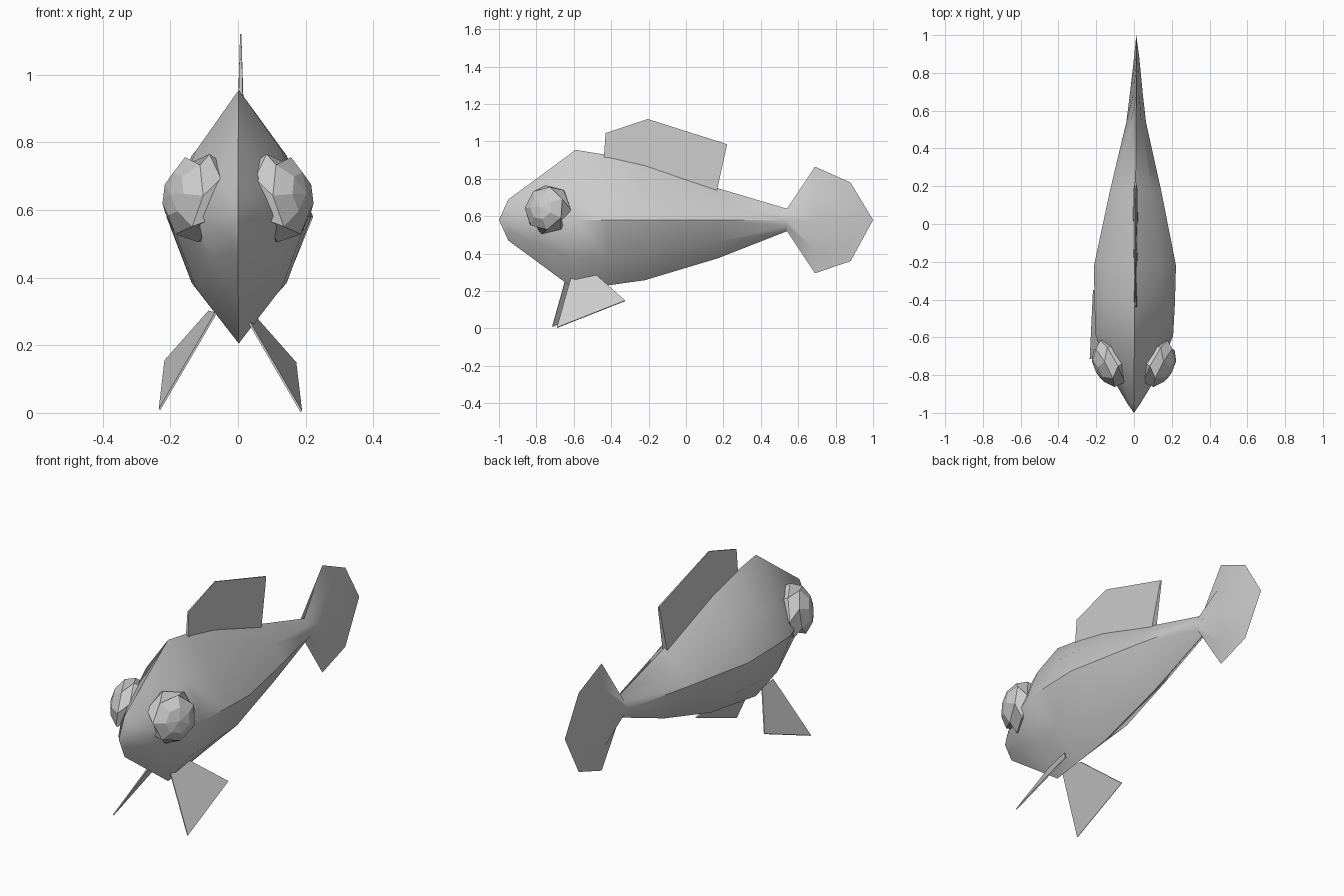
import bpy, bmesh, math
from mathutils import Vector, Matrix

if "Cube" in bpy.data.objects:
    bpy.data.objects.remove(bpy.data.objects["Cube"])


def make(name, verts, faces, smooth=None):
    me = bpy.data.meshes.new(name)
    me.from_pydata([tuple(v) for v in verts], [], faces)
    bm = bmesh.new()
    bm.from_mesh(me)
    bmesh.ops.recalc_face_normals(bm, faces=bm.faces)
    bm.to_mesh(me)
    bm.free()
    ob = bpy.data.objects.new(name, me)
    bpy.context.collection.objects.link(ob)
    if smooth:
        bpy.ops.object.select_all(action='DESELECT')
        ob.select_set(True)
        bpy.context.view_layer.objects.active = ob
        bpy.ops.object.shade_smooth_by_angle(angle=math.radians(smooth))
    return ob


def loft(name, rings, start, end, smooth=None):
    # skin closed rings, closing each end to a point (or flat cap when None)
    n = len(rings[0])
    verts = [p for r in rings for p in r]
    faces = []
    for k in range(len(rings) - 1):
        for i in range(n):
            j = (i + 1) % n
            faces.append((k*n + i, k*n + j, (k+1)*n + j, (k+1)*n + i))
    for tip, base in ((start, 0), (end, (len(rings) - 1) * n)):
        if tip is None:
            faces.append(tuple(base + i for i in range(n)))
        else:
            verts.append(tip)
            faces += [(base + i, base + (i + 1) % n, len(verts) - 1) for i in range(n)]
    return make(name, verts, faces, smooth)


# body and tail: y, top z, bottom z, half width, side fullness
stations = [(-0.95, 0.69, 0.47, 0.035, 0.55), (-0.80, 0.80, 0.36, 0.125, 0.62),
            (-0.59, 0.955, 0.205, 0.205, 0.62), (-0.42, 0.927, 0.23, 0.213, 0.66),
            (-0.22, 0.882, 0.258, 0.217, 0.66), (0.17, 0.75, 0.375, 0.137, 0.60),
            (0.54, 0.64, 0.52, 0.052, 0.55), (0.69, 0.865, 0.295, 0.034, 0.42),
            (0.88, 0.78, 0.36, 0.014, 0.45)]
rings = []
for y, zt, zb, w, f in stations:
    cx = 0.007 + 0.008 * y
    mid = 0.58
    up, lo = (zt - mid) * 0.52, (zb - mid) * 0.56
    rings.append([(cx, y, zt), (cx + w*f, y, mid + up), (cx + w, y, mid),
                  (cx + w*f, y, mid + lo), (cx, y, zb), (cx - w*f, y, mid + lo),
                  (cx - w, y, mid), (cx - w*f, y, mid + up)])
loft("body_and_tail", rings, (0, -1, 0.58), (0.012, 1, 0.58), 40)

# dorsal fin: wedge, thick at the base and thin along the top
fin = [(-0.44, 0.90, 0.007), (-0.43, 1.045, 0.004), (-0.205, 1.12, 0.002),
       (0.22, 0.985, 0.004), (0.165, 0.735, 0.014)]
loft("dorsal_fin", [[(0.008 + s * t, y, z) for y, z, t in fin] for s in (-1, 1)],
     None, None)

# belly fins: thin flared plates
plate = [Vector(p) for p in ((0.02, -0.61, 0.29), (0.04, -0.49, 0.295),
                             (0.17, -0.325, 0.148), (0.187, -0.69, 0.004))]
normal = (plate[2] - plate[0]).cross(plate[3] - plate[0]).normalized() * 0.003
for side, name, shift in ((1, "right_belly_fin", Vector((0, 0, 0))),
                          (-1, "left_belly_fin", Vector((-0.045, -0.025, 0.006)))):
    layers = []
    for s in (-1, 1):
        pts = [p + normal * s for p in plate]
        layers.append([Vector((p.x * side, p.y, p.z)) + shift for p in pts])
    loft(name, layers, None, None)

# bulging eyes: faceted domes facing out and forward
axis = Vector((0.86, -0.46, 0.14)).normalized()
turn = axis.to_track_quat('Z', 'Y').to_matrix().to_4x4()
place = Matrix.Translation((0.115, -0.735, 0.635)) @ turn
dome = [(-0.04, 0.12, 0), (0.0, 0.135, 0), (0.05, 0.118, 0.5), (0.088, 0.066, 0.5)]
for side, name in ((1, "right_eye"), (-1, "left_eye")):
    eye_rings = []
    for h, r, off in dome:
        ring = []
        for i in range(7):
            a = 2 * math.pi * (i + off) / 7
            p = place @ Vector((r * math.cos(a), r * math.sin(a), h))
            ring.append(Vector((p.x * side, p.y, p.z)))
        eye_rings.append(ring)
    tip = place @ Vector((0, 0, 0.1))
    loft(name, eye_rings, None, Vector((tip.x * side, tip.y, tip.z)))
